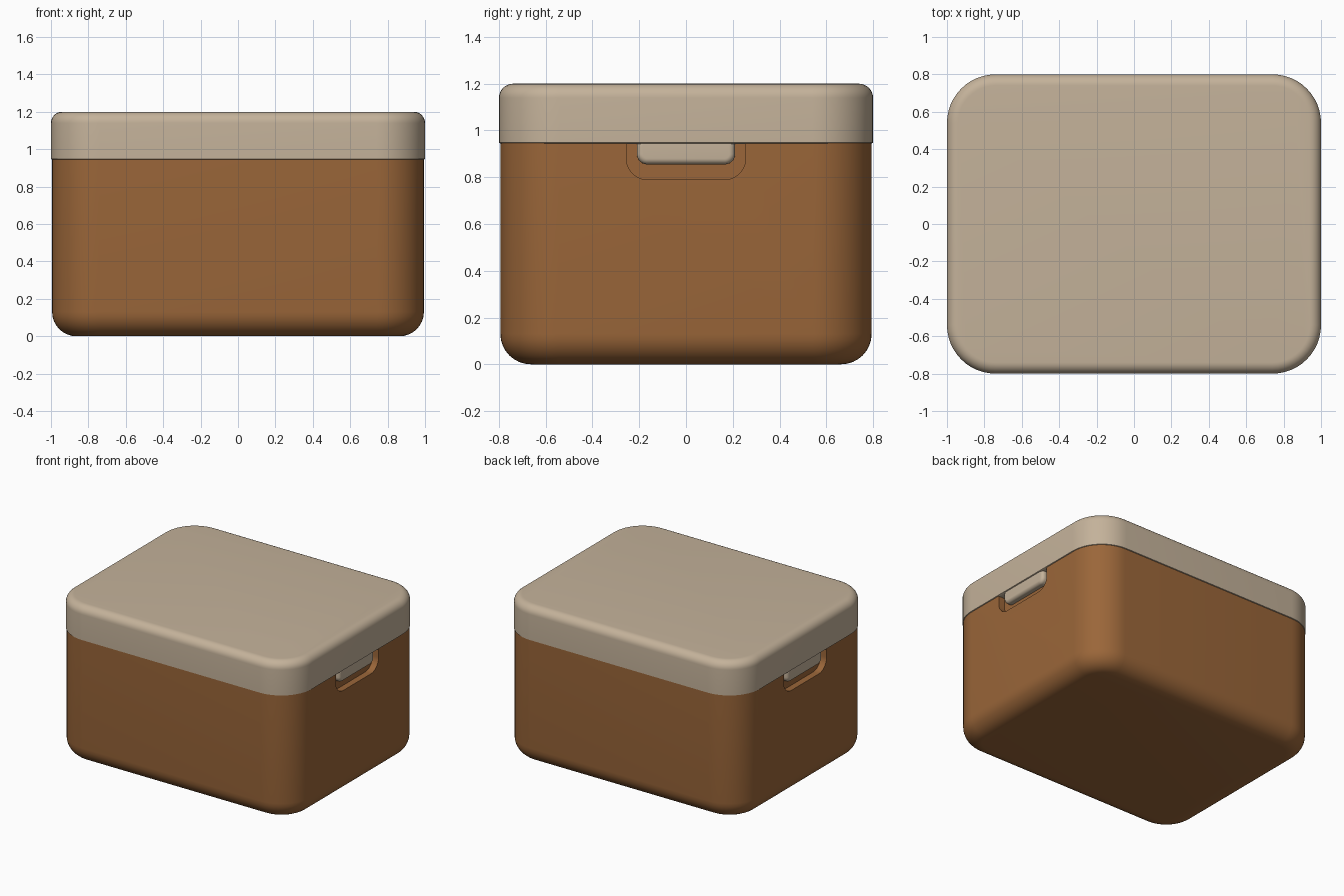
import bpy, bmesh, math

if "Cube" in bpy.data.objects:
    bpy.data.objects.remove(bpy.data.objects["Cube"])


def material(name, rgb):
    m = bpy.data.materials.new(name)
    m.diffuse_color = (*rgb, 1)
    m.use_nodes = True
    m.node_tree.nodes["Principled BSDF"].inputs["Base Color"].default_value = m.diffuse_color
    return m


BROWN = material("warm_brown", (0.325, 0.133, 0.041))
BEIGE = material("soft_beige", (0.552, 0.445, 0.323))


def rounded_rect(hx, hy, r, steps=12):
    pts = []
    for k, (sx, sy) in enumerate([(1, 1), (-1, 1), (-1, -1), (1, -1)]):
        for i in range(steps + 1):
            a = math.pi / 2 * (k + i / steps)
            pts.append((sx * (hx - r) + r * math.cos(a), sy * (hy - r) + r * math.sin(a)))
    return pts


def loft(name, rings, mat, place=lambda x, y, z: (x, y, z)):
    """Skin rounded rectangles (half x, half y, radius, z) into a closed solid."""
    bm = bmesh.new()
    loops = [[bm.verts.new(place(x, y, z)) for x, y in rounded_rect(hx, hy, r)]
             for hx, hy, r, z in rings]
    n = len(loops[0])
    for a, b in zip(loops, loops[1:]):
        for i in range(n):
            bm.faces.new((a[i], a[(i + 1) % n], b[(i + 1) % n], b[i]))
    bm.faces.new(loops[0][::-1])
    bm.faces.new(loops[-1])
    bmesh.ops.recalc_face_normals(bm, faces=bm.faces)
    mesh = bpy.data.meshes.new(name)
    bm.to_mesh(mesh)
    bm.free()
    mesh.materials.append(mat)
    ob = bpy.data.objects.new(name, mesh)
    bpy.context.collection.objects.link(ob)
    return ob


def fillet(hx, hy, r, z, f, up, steps=8):
    """Rings rounding an edge from the wall towards the flat cap at height z."""
    out = []
    for i in range(steps + 1):
        a = math.pi / 2 * i / steps
        d = f * (1 - math.cos(a))
        out.append((hx - d, hy - d, r - d, z - up * f * (1 - math.sin(a))))
    return out


def smooth(ob):
    bpy.ops.object.select_all(action='DESELECT')
    ob.select_set(True)
    bpy.context.view_layer.objects.active = ob
    bpy.ops.object.shade_smooth_by_angle(angle=math.radians(35))


# Box body with rounded bottom
body = loft("box_body", fillet(0.994, 0.794, 0.25, 0, 0.13, -1)[::-1]
            + [(0.994, 0.794, 0.25, 0.955)], BROWN)

# Lid with a soft top edge
lid = loft("lid", [(0.99, 0.79, 0.25, 0.943), (1, 0.8, 0.26, 0.948)]
           + fillet(1, 0.8, 0.26, 1.2, 0.06, 1), BEIGE)
smooth(lid)

for side, s in (("right", 1), ("left", -1)):
    # Shallow recess in the body below the lid
    cutter = loft("recess_cutter", [(0.255, 0.155, 0.09, 0.945), (0.255, 0.155, 0.09, 1.1)],
                  BROWN, lambda x, y, z: (s * z, x, 0.945 + y))
    cutter.hide_render = True
    mod = body.modifiers.new("recess", 'BOOLEAN')
    mod.operation = 'DIFFERENCE'
    mod.solver = 'EXACT'
    mod.object = cutter
    bpy.context.view_layer.objects.active = body
    bpy.ops.object.modifier_apply(modifier=mod.name)
    bpy.data.objects.remove(cutter)

    # Lid tab hanging into the recess
    tab = loft(side + "_lid_tab", [(0.21, 0.06, 0.045, 0.93)]
               + fillet(0.21, 0.06, 0.045, 0.993, 0.025, 1), BEIGE,
               lambda x, y, z: (s * z, x, 0.915 + y))
    smooth(tab)

smooth(body)
